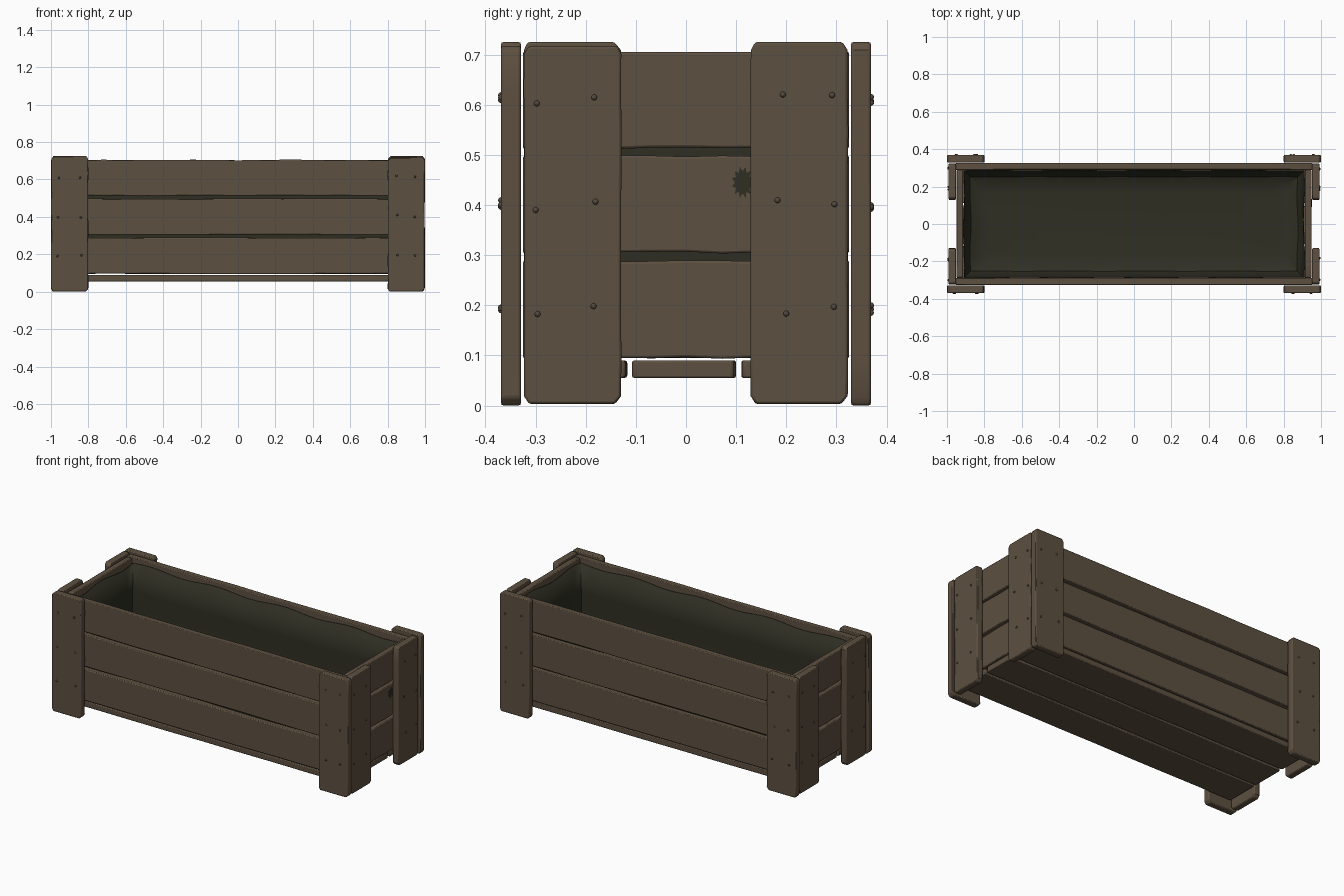
import bpy, bmesh, math, random
from mathutils import Vector

random.seed(4)
old = bpy.data.objects.get("Cube")
if old:
    bpy.data.objects.remove(old)


def material(name, colour):
    m = bpy.data.materials.new(name)
    m.use_nodes = True
    m.diffuse_color = (*colour, 1)
    m.node_tree.nodes["Principled BSDF"].inputs["Base Color"].default_value = (*colour, 1)
    return m


WOOD = material("weathered wood", (0.11, 0.08, 0.052))
LINER = material("dark green cloth", (0.028, 0.028, 0.017))
NAIL = material("dull nail", (0.085, 0.066, 0.048))


def finish(bm, name, mat):
    bmesh.ops.recalc_face_normals(bm, faces=bm.faces)
    mesh = bpy.data.meshes.new(name)
    bm.to_mesh(mesh)
    bm.free()
    mesh.materials.append(mat)
    ob = bpy.data.objects.new(name, mesh)
    bpy.context.collection.objects.link(ob)
    bpy.ops.object.select_all(action='DESELECT')
    ob.select_set(True)
    bpy.context.view_layer.objects.active = ob
    bpy.ops.object.shade_smooth_by_angle(angle=math.radians(35))
    return ob


def plank(name, lo, hi, along, across, cut=0.006, wear=0.004):
    """Worn board filling a box: cut end corners and slightly wavy long edges."""
    thick = 3 - along - across
    length = hi[along] - lo[along]
    steps = [0, cut / length] + [i / 8 for i in range(1, 8)] + [1 - cut / length, 1]
    bm = bmesh.new()
    rings = []
    for i, t in enumerate(steps):
        end = i in (0, len(steps) - 1)
        ring = []
        for side, face in ((0, 0), (1, 0), (1, 1), (0, 1)):
            co = Vector((0, 0, 0))
            co[along] = lo[along] + t * length
            co[thick] = hi[thick] if face else lo[thick]
            co[across] = hi[across] if side else lo[across]
            ring.append(co)
        for pair, sign in (((0, 3), 1), ((1, 2), -1)):
            inward = random.uniform(0, wear) + (cut * random.uniform(0.5, 1) if end else 0)
            for k in pair:
                ring[k][across] += sign * inward
        rings.append([bm.verts.new(co) for co in ring])
    for a, b in zip(rings, rings[1:]):
        for k in range(4):
            bm.faces.new((a[k], a[(k + 1) % 4], b[(k + 1) % 4], b[k]))
    bm.faces.new(rings[0])
    bm.faces.new(rings[-1])
    ob = finish(bm, name, WOOD)
    bev = ob.modifiers.new("worn edges", 'BEVEL')
    bev.width = 0.005
    bev.segments = 2
    bev.angle_limit = math.radians(40)
    return ob


# Three rows of wall boards on all four sides
for row, (z0, z1) in enumerate(((0.093, 0.29), (0.303, 0.499), (0.511, 0.706)), 1):
    for s, label in ((-1, "front"), (1, "back")):
        y = sorted((s * 0.29, s * 0.325))
        plank(f"{label}_board_{row}", (-0.955, y[0], z0), (0.955, y[1], z1), 0, 2)
    for s, label in ((1, "left"), (-1, "right")):
        x = sorted((s * 0.915, s * 0.95))
        plank(f"{label}_end_board_{row}", (x[0], -0.288, z0), (x[1], 0.288, z1), 1, 2)

# Floor boards
for i, (y0, y1) in enumerate(((-0.322, -0.117), (-0.108, 0.1), (0.11, 0.322)), 1):
    plank(f"floor_board_{i}", (-0.945, y0, 0.055), (0.945, y1, 0.09), 0, 1)

# Corner uprights: a wide board on the long side and one on the end
nails = bmesh.new()


def nail(x, y, z):
    geo = bmesh.ops.create_icosphere(nails, subdivisions=2, radius=0.006)
    bmesh.ops.translate(nails, verts=geo["verts"], vec=(x, y, z))


for sx, side in ((1, "left"), (-1, "right")):
    for sy, depth in ((-1, "front"), (1, "back")):
        top = 0.725 if sx == sy else 0.717
        x = sorted((sx * 0.8, sx * 1.0))
        y = sorted((sy * 0.329, sy * 0.369))
        plank(f"{depth}_{side}_upright", (x[0], y[0], 0), (x[1], y[1], top), 2, 0, 0.016, 0.002)
        x = sorted((sx * 0.953, sx * 0.991))
        y = sorted((sy * 0.128, sy * 0.324))
        plank(f"{side}_end_{depth}_upright", (x[0], y[0], 0.003), (x[1], y[1], top), 2, 1, 0.016, 0.002)
        for z in (0.19, 0.4, 0.612):
            for offset in (0.19, 0.3):
                jig = [random.uniform(-0.01, 0.01) for _ in range(2)]
                nail(sx * 0.991, sy * offset + jig[0], z + jig[1])
                nail(sx * (offset + 0.655) + jig[1], sy * 0.369, z + jig[0])
finish(nails, "nails", NAIL)

# Cloth liner: a soft open bag with rounded floor edges
HX, HY, NX, NY = 0.913, 0.288, 28, 10


def outline(inset):
    hx, hy = HX - inset, HY - inset
    pts = [(-hx + 2 * hx * i / NX, -hy) for i in range(NX)]
    pts += [(hx, -hy + 2 * hy * i / NY) for i in range(NY)]
    return pts + [(-px, -py) for px, py in pts]


bm = bmesh.new()
rings = []
for inset, z in ((0.002, 0.68), (0.003, 0.5), (0.005, 0.28), (0.012, 0.18),
                 (0.035, 0.13), (0.075, 0.11), (0.12, 0.104)):
    ring = []
    for i, (px, py) in enumerate(outline(inset)):
        ripple = 0.5 + 0.5 * math.sin(i * 0.9 + z * 5)
        shrink = 1 - 0.008 * ripple
        dz = -0.015 * ripple if z > 0.6 else 0
        ring.append(bm.verts.new((px * shrink, py * shrink, z + dz)))
    rings.append(ring)
for a, b in zip(rings, rings[1:]):
    for k in range(len(a)):
        n = (k + 1) % len(a)
        bm.faces.new((a[k], a[n], b[n], b[k]))
bm.faces.new(rings[-1])
liner = finish(bm, "cloth_liner", LINER)
sol = liner.modifiers.new("cloth thickness", 'SOLIDIFY')
sol.thickness = 0.003
sol.offset = 1

# Frayed bit of cloth showing through the left end
bm = bmesh.new()
count = 24
rim = []
for i in range(count):
    a = math.tau * i / count
    r = 0.032 if i % 2 else 0.022
    rim.append(bm.verts.new((0.946, 0.113 + 0.7 * r * math.cos(a), 0.445 + r * math.sin(a))))
face = bm.faces.new(rim)
geo = bmesh.ops.extrude_face_region(bm, geom=[face])
moved = [v for v in geo["geom"] if isinstance(v, bmesh.types.BMVert)]
bmesh.ops.translate(bm, verts=moved, vec=(0.0055, 0, 0))
finish(bm, "frayed_cloth_patch", LINER)
